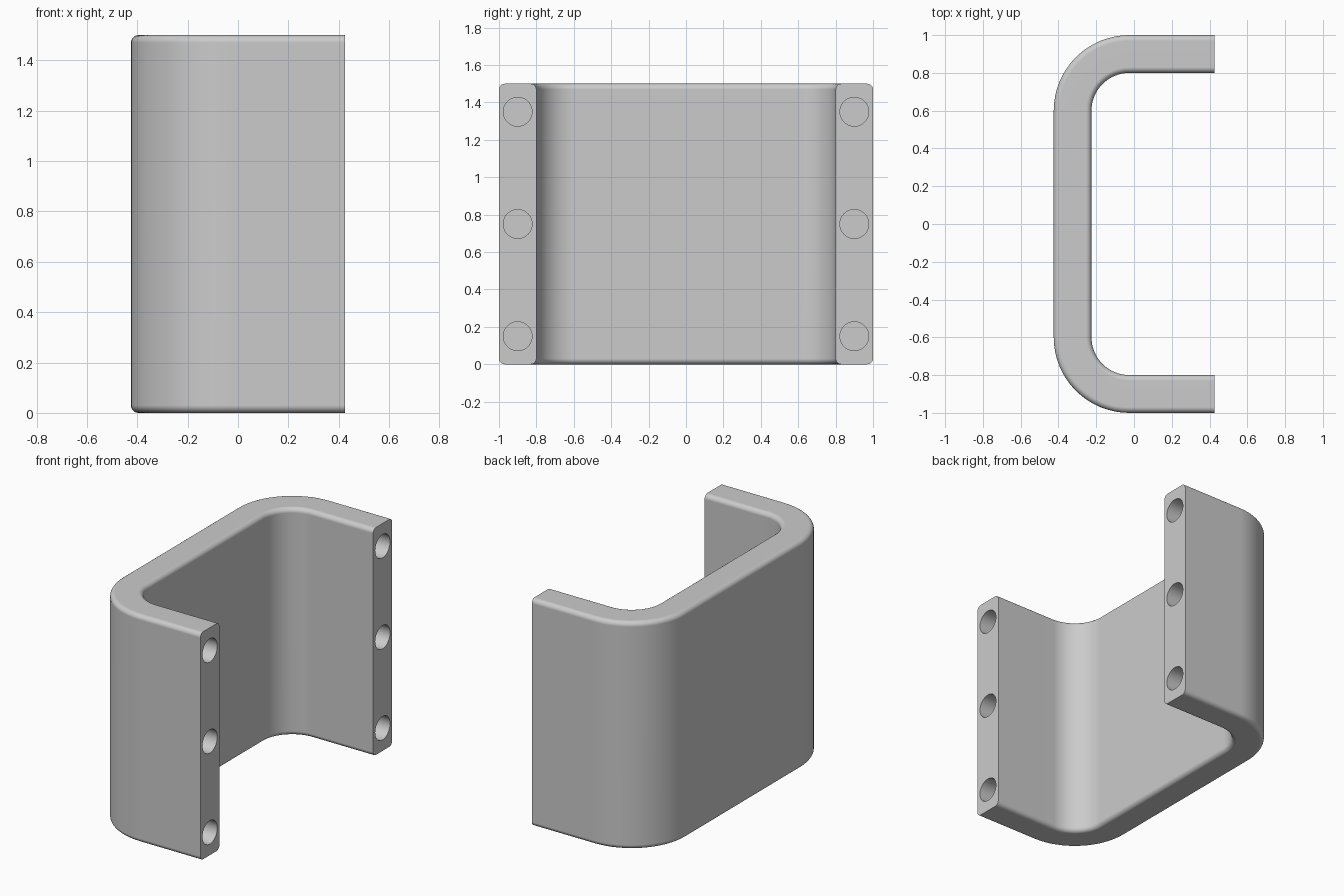
import bpy, bmesh, math
from mathutils import Vector, Matrix

cube = bpy.data.objects.get("Cube")
if cube:
    bpy.data.objects.remove(cube, do_unlink=True)

HALF_X, HALF_Y, HEIGHT = 0.425, 1.0, 1.5
THICK, BEND, ROUND = 0.2, 0.4, 0.03      # wall, outer bend radius, edge radius
HOLE_R, HOLE_DEPTH = 0.077, 0.4
BEND_STEPS, ROUND_STEPS = 16, 6

grey = bpy.data.materials.new("plain grey")
grey.use_nodes = True
grey.diffuse_color = (0.6, 0.6, 0.6, 1)
grey.node_tree.nodes["Principled BSDF"].inputs["Base Color"].default_value = (0.6, 0.6, 0.6, 1)


def arc(cx, cy, r, start, steps):
    """Quarter arc as (point, outward direction) pairs."""
    out = []
    for i in range(steps + 1):
        a = start + math.pi / 2 * i / steps
        d = Vector((math.cos(a), math.sin(a)))
        out.append((Vector((cx, cy)) + r * d, d))
    return out


def add_object(name, bm):
    bmesh.ops.recalc_face_normals(bm, faces=bm.faces)
    mesh = bpy.data.meshes.new(name)
    bm.to_mesh(mesh)
    bm.free()
    mesh.materials.append(grey)
    obj = bpy.data.objects.new(name, mesh)
    bpy.context.collection.objects.link(obj)
    return obj


# Outer line of the U with its outward directions
cx, cy = -HALF_X + BEND, HALF_Y - BEND
path = [(Vector((HALF_X, HALF_Y)), Vector((0, 1)))]
path += arc(cx, cy, BEND, math.pi / 2, BEND_STEPS)
path += arc(cx, -cy, BEND, math.pi, BEND_STEPS)
path += [(Vector((HALF_X, -HALF_Y)), Vector((0, -1)))]

# Rounded wall section: depth into the wall, height
corners = [(THICK - ROUND, HEIGHT - ROUND), (ROUND, HEIGHT - ROUND),
           (ROUND, ROUND), (THICK - ROUND, ROUND)]
section = [p for k, (u, z) in enumerate(corners)
           for p, _ in arc(u, z, ROUND, k * math.pi / 2, ROUND_STEPS)]

# Sweep the section along the U
bm = bmesh.new()
rings = [[bm.verts.new((p.x - d.x * u, p.y - d.y * u, z)) for u, z in section]
         for p, d in path]
n = len(section)
for a, b in zip(rings, rings[1:]):
    for i in range(n):
        j = (i + 1) % n
        bm.faces.new((a[i], a[j], b[j], b[i]))
bm.faces.new(rings[0])
bm.faces.new(rings[-1])
bracket = add_object("u_bracket", bm)

# Three blind holes in each end
bm = bmesh.new()
for side in (-1, 1):
    for z in (0.15, 0.75, 1.35):
        place = Matrix.Translation((HALF_X, side * (HALF_Y - THICK / 2), z))
        bmesh.ops.create_cone(bm, cap_ends=True, segments=48, radius1=HOLE_R,
                              radius2=HOLE_R, depth=2 * HOLE_DEPTH,
                              matrix=place @ Matrix.Rotation(math.pi / 2, 4, 'Y'))
cutter = add_object("hole_cutter", bm)
cutter.hide_render = True

bpy.ops.object.select_all(action='DESELECT')
bracket.select_set(True)
bpy.context.view_layer.objects.active = bracket
cut = bracket.modifiers.new("holes", 'BOOLEAN')
cut.operation = 'DIFFERENCE'
cut.solver = 'EXACT'
cut.object = cutter
bpy.ops.object.modifier_apply(modifier=cut.name)
bpy.data.objects.remove(cutter, do_unlink=True)

# Smooth bends, crisp end faces and hole rims
bpy.ops.object.shade_smooth_by_angle(angle=math.radians(30))
weighted = bracket.modifiers.new("even_shading", 'WEIGHTED_NORMAL')
weighted.keep_sharp = True
